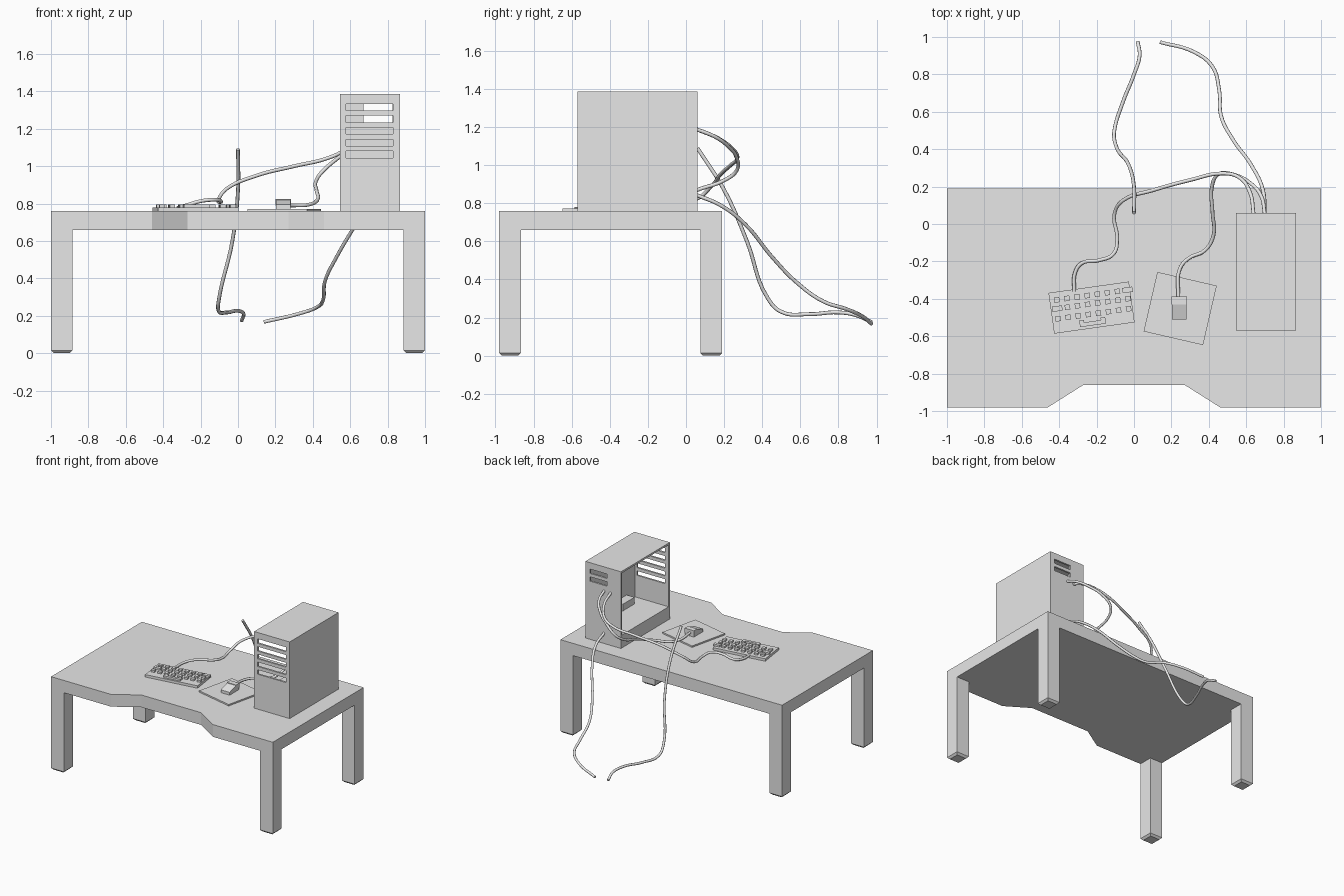
import bpy, bmesh, math
from mathutils import Vector, Matrix

cube = bpy.data.objects.get("Cube")
if cube:
    bpy.data.objects.remove(cube, do_unlink=True)

grey = bpy.data.materials.new("plain grey")
grey.use_nodes = True
COLOR = (0.8, 0.8, 0.8, 1)
grey.diffuse_color = COLOR
grey.node_tree.nodes["Principled BSDF"].inputs["Base Color"].default_value = COLOR


def finish(name, bm):
    bmesh.ops.recalc_face_normals(bm, faces=bm.faces)
    mesh = bpy.data.meshes.new(name)
    bm.to_mesh(mesh)
    bm.free()
    mesh.materials.append(grey)
    obj = bpy.data.objects.new(name, mesh)
    bpy.context.collection.objects.link(obj)
    return obj


def add_box(bm, lo, hi):
    lo, hi = Vector(lo), Vector(hi)
    size = Matrix.Diagonal((*(hi - lo), 1))
    return bmesh.ops.create_cube(bm, size=1, matrix=Matrix.Translation((lo + hi) / 2) @ size)["verts"]


def box(name, lo, hi):
    bm = bmesh.new()
    add_box(bm, lo, hi)
    return finish(name, bm)


def prism(name, points, offset):
    """Extrude a flat outline by an offset."""
    bm = bmesh.new()
    face = bm.faces.new([bm.verts.new(p) for p in points])
    ext = bmesh.ops.extrude_face_region(bm, geom=[face])["geom"]
    bmesh.ops.translate(bm, vec=offset, verts=[v for v in ext if isinstance(v, bmesh.types.BMVert)])
    return finish(name, bm)


def place(obj, x, y, degrees):
    obj.location = (x, y, 0)
    obj.rotation_euler.z = math.radians(degrees)


# Desk top with a cut-out along the front edge
FRONT, BACK, TOP, UNDER = -0.98, 0.19, 0.76, 0.66
outline = [(-1, BACK), (-1, FRONT), (-0.46, FRONT), (-0.27, -0.86),
           (0.27, -0.86), (0.46, FRONT), (1, FRONT), (1, BACK)]
prism("desk_top", [(x, y, UNDER) for x, y in outline], (0, 0, TOP - UNDER))

# Legs with chamfered feet
LEG = 0.115
for side, x in (("right", -1), ("left", 1 - LEG)):
    for end, y in (("front", FRONT), ("back", BACK - LEG)):
        bm = bmesh.new()
        add_box(bm, (x, y, 0), (x + LEG, y + LEG, UNDER))
        rim = [e for e in bm.edges if all(v.co.z < 0.01 for v in e.verts)]
        bmesh.ops.bevel(bm, geom=rim, offset=0.015, segments=1, affect='EDGES')
        finish(f"{end}_{side}_leg", bm)

# Computer case, open on one side
X0, X1, Y0, Y1, Z1, T = 0.545, 0.865, -0.57, 0.06, 1.385, 0.015
FLOOR = 0.865
box("case_side", (X1 - T, Y0 + T, FLOOR), (X1, Y1 - T, Z1 - T))
box("case_top", (X0, Y0 + T, Z1 - T), (X1, Y1 - T, Z1))
box("case_base", (X0, Y0 + T, TOP), (X1, Y1 - T, FLOOR))
box("case_inner_unit", (0.78, -0.45, FLOOR), (X1 - T, -0.3, 0.92))


def slotted_panel(name, y, slot_x0, slot_x1, count):
    """Upright panel built from side strips and bars that leave slots open."""
    bm = bmesh.new()
    add_box(bm, (X0, y, TOP), (slot_x0, y + T, Z1))
    add_box(bm, (slot_x1, y, TOP), (X1, y + T, Z1))
    edges = [Z1]
    for i in range(count):
        z = 1.317 - i * 0.063
        edges += [z + 0.016, z - 0.02]
    edges.append(TOP)
    for hi, lo in zip(edges[::2], edges[1::2]):
        add_box(bm, (slot_x0, y, lo), (slot_x1, y + T, hi))
    # weld the strips into one shell
    bmesh.ops.remove_doubles(bm, verts=bm.verts, dist=0.0001)
    return finish(name, bm)


slotted_panel("case_front", Y0, 0.577, 0.83, 5)
slotted_panel("case_back", Y1 - T, 0.67, 0.825, 2)

# Keyboard: base, three rows of keys and a space bar with raised ends
KB = (-0.227, -0.447, 8)
place(box("keyboard_base", (-0.217, -0.11, TOP), (0.217, 0.11, 0.78)), *KB)
bm = bmesh.new()
K = 0.014
for row, y in enumerate((0.067, 0.02, -0.034)):
    for i in range(8):
        x = -0.178 + i * 0.0545 - row * 0.004
        wide = 0.013 if (row, i) in ((0, 7), (1, 0)) else 0
        add_box(bm, (x - K - wide, y - K, 0.778), (x + K + wide, y + K, 0.795))
place(finish("keyboard_keys", bm), *KB)
bar = [(-0.075, -0.095), (0.065, -0.095), (0.065, -0.06), (0.04, -0.06),
       (0.04, -0.073), (-0.05, -0.073), (-0.05, -0.06), (-0.075, -0.06)]
place(prism("space_bar", [(x, y, 0.778) for x, y in bar], (0, 0, 0.017)), *KB)

# Mouse mat and mouse
place(box("mouse_mat", (-0.163, -0.163, TOP), (0.163, 0.163, 0.772)), 0.247, -0.452, -13)
side = [(-0.51, 0.772), (-0.39, 0.772), (-0.39, 0.815), (-0.43, 0.82), (-0.51, 0.795)]
prism("mouse_body", [(0.202, y, z) for y, z in side], (0.08, 0, 0))
box("mouse_buttons", (0.2, -0.43, 0.79), (0.284, -0.388, 0.825))


# Cables
def cable(name, points):
    curve = bpy.data.curves.new(name, 'CURVE')
    curve.dimensions = '3D'
    curve.bevel_depth = 0.01
    curve.bevel_resolution = 2
    curve.resolution_u = 6
    curve.use_fill_caps = True
    spline = curve.splines.new('BEZIER')
    spline.bezier_points.add(len(points) - 1)
    for p, co in zip(spline.bezier_points, points):
        p.co = co
        p.handle_left_type = p.handle_right_type = 'AUTO'
    curve.materials.append(grey)
    obj = bpy.data.objects.new(name, curve)
    bpy.context.collection.objects.link(obj)


cable("keyboard_cable", [
    (0.64, 0.05, 1.19), (0.62, 0.17, 1.14), (0.56, 0.25, 1.08), (0.47, 0.27, 1.04),
    (0.3, 0.235, 1.0), (0.1, 0.18, 0.95), (-0.06, 0.125, 0.88), (-0.105, 0.05, 0.82),
    (-0.09, -0.08, 0.81), (-0.11, -0.16, 0.82), (-0.19, -0.195, 0.815),
    (-0.28, -0.21, 0.79), (-0.315, -0.26, 0.78), (-0.32, -0.36, 0.775)])
cable("mouse_cable", [
    (0.7, 0.05, 1.19), (0.68, 0.15, 1.15), (0.62, 0.22, 1.1), (0.53, 0.265, 1.04),
    (0.45, 0.265, 0.97), (0.417, 0.2, 0.92), (0.42, 0.06, 0.87), (0.425, -0.06, 0.82),
    (0.38, -0.14, 0.795), (0.29, -0.185, 0.79), (0.245, -0.24, 0.79), (0.237, -0.4, 0.8)])
cable("loose_cable", [
    (0, 0.06, 1.09), (0, 0.2, 0.87), (-0.03, 0.32, 0.6), (-0.1, 0.43, 0.3),
    (-0.105, 0.5, 0.23), (-0.06, 0.65, 0.218), (0, 0.8, 0.227), (0.03, 0.9, 0.21),
    (0.02, 0.975, 0.175)])
cable("power_cable", [
    (0.7, 0.05, 0.845), (0.69, 0.18, 0.79), (0.63, 0.31, 0.69), (0.53, 0.45, 0.52),
    (0.465, 0.58, 0.385), (0.455, 0.72, 0.285), (0.42, 0.84, 0.245),
    (0.32, 0.92, 0.21), (0.14, 0.972, 0.168)])
